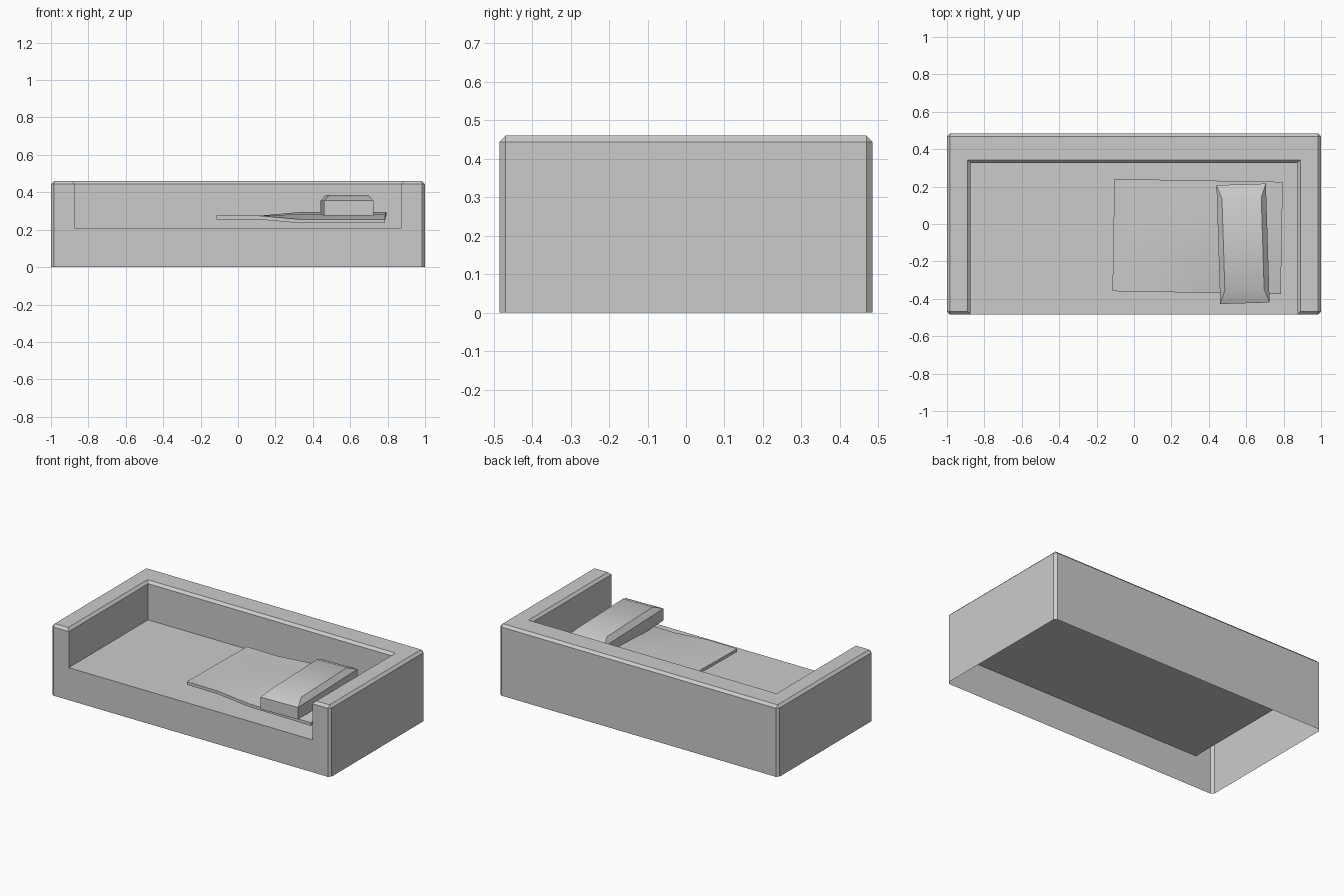
import bpy, bmesh, math
from mathutils import Matrix

if "Cube" in bpy.data.objects:
    bpy.data.objects.remove(bpy.data.objects["Cube"])


def finish(name, bm, smooth=None):
    bmesh.ops.recalc_face_normals(bm, faces=bm.faces[:])
    mesh = bpy.data.meshes.new(name)
    bm.to_mesh(mesh)
    bm.free()
    ob = bpy.data.objects.new(name, mesh)
    bpy.context.collection.objects.link(ob)
    if smooth:
        bpy.ops.object.select_all(action='DESELECT')
        ob.select_set(True)
        bpy.context.view_layer.objects.active = ob
        bpy.ops.object.shade_smooth_by_angle(angle=math.radians(smooth))
    return ob


# Sofa frame: hollow open-bottomed shell with arms, back and seat recess
X, Y, H = 1.0, 0.485, 0.46
IX, IY, SEAT, BEVEL = 0.873, 0.327, 0.21, 0.016
bm = bmesh.new()


def ring(x, front, back, z):
    return [bm.verts.new(p) for p in
            ((-x, front, z), (-x, back, z), (x, back, z), (x, front, z))]


foot, outer = ring(X, -Y, Y, 0), ring(X, -Y, Y, H)
inner, seat = ring(IX, -Y, IY, H), ring(IX, -Y, IY, SEAT)
for i in range(3):
    for lo, hi in ((foot, outer), (outer, inner), (inner, seat)):
        bm.faces.new((lo[i], lo[i + 1], hi[i + 1], hi[i]))
bm.faces.new(seat)
bm.faces.new((foot[0], foot[3], outer[3], inner[3], seat[3], seat[0], inner[0], outer[0]))
bmesh.ops.recalc_face_normals(bm, faces=bm.faces[:])

# Chamfer the rim and the outer upright corners
rim = [e for e in bm.edges if all(v.co.z > H - 0.001 for v in e.verts)
       and any(f.normal.z < 0.5 for f in e.link_faces)]
corners = [e for e in bm.edges if abs(e.verts[0].co.z - e.verts[1].co.z) > 0.4]
bmesh.ops.bevel(bm, geom=rim + corners, offset=BEVEL, segments=1,
                profile=0.5, affect='EDGES')
finish("sofa_frame", bm)

# Blanket: thin sheet, flat at one end and drooping to the front at the other
bm = bmesh.new()
droop = [-0.02, 0.008, 0.02, 0.02]
grid = [[bm.verts.new((-0.45 + 0.225 * i, -0.30 + 0.2 * j, droop[j] * (i >= 2)))
         for i in range(5)] for j in range(4)]
for j in range(3):
    for i in range(4):
        bm.faces.new((grid[j][i], grid[j][i + 1], grid[j + 1][i + 1], grid[j + 1][i]))
bmesh.ops.recalc_face_normals(bm, faces=bm.faces[:])
bmesh.ops.translate(bm, verts=bm.verts[:], vec=(0, 0, 0.01))
sheet = bm.faces[:]
under = bmesh.ops.extrude_face_region(bm, geom=sheet, use_keep_orig=True)["geom"]
bmesh.ops.translate(bm, verts=[g for g in under if isinstance(g, bmesh.types.BMVert)],
                    vec=(0, 0, -0.02))
blanket = finish("blanket", bm, 30)
blanket.location = (0.34, -0.067, 0.265)
blanket.rotation_euler.z = math.radians(-1)

# Pillow: block with wide sloping ends and narrow chamfered sides
bm = bmesh.new()
layers = [[bm.verts.new((sx * x, sy * y, z)) for sx, sy in ((-1, -1), (1, -1), (1, 1), (-1, 1))]
          for x, y, z in ((0.132, 0.318, 0.277), (0.132, 0.318, 0.355), (0.105, 0.245, 0.386))]
for lo, hi in zip(layers, layers[1:]):
    for i in range(4):
        k = (i + 1) % 4
        bm.faces.new((lo[i], lo[k], hi[k], hi[i]))
bm.faces.new(layers[0])
bm.faces.new(layers[-1])
pillow = finish("pillow", bm, 30)
pillow.location = (0.583, -0.106, 0)
pillow.rotation_euler.z = math.radians(1.8)
